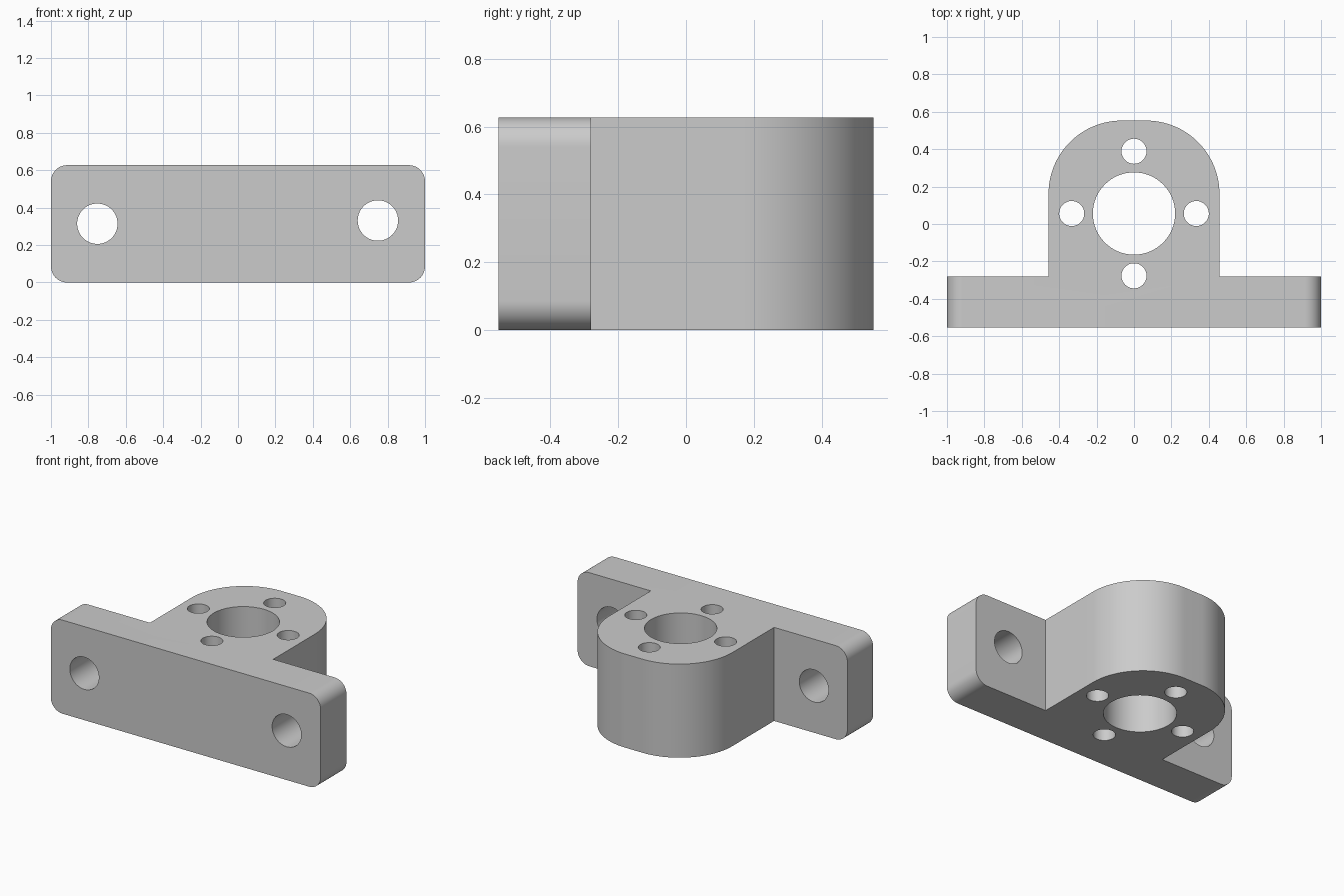
import bpy, bmesh, math
from mathutils import Vector

if "Cube" in bpy.data.objects:
    bpy.data.objects.remove(bpy.data.objects["Cube"], do_unlink=True)

HEIGHT = 0.627
FRONT, STEP, BACK = -0.553, -0.28, 0.553
BORE_Y = 0.056

grey = bpy.data.materials.new("machined grey")
grey.use_nodes = True
colour = (0.6, 0.6, 0.6, 1)
grey.diffuse_color = colour
grey.node_tree.nodes["Principled BSDF"].inputs["Base Color"].default_value = colour


def arc(cx, cy, r, start, end, steps):
    """Points of an arc, angles in degrees."""
    angles = [math.radians(start + (end - start) * i / steps) for i in range(steps + 1)]
    return [(cx + r * math.cos(a), cy + r * math.sin(a)) for a in angles]


def prism(name, profile, axis, low, high):
    """Extrude a flat profile along z, or an x-z profile along y."""
    bm = bmesh.new()
    place = (lambda p: (p[0], p[1], low)) if axis == "z" else (lambda p: (p[0], low, p[1]))
    face = bm.faces.new([bm.verts.new(place(p)) for p in profile])
    moved = bmesh.ops.extrude_face_region(bm, geom=[face])["geom"]
    shift = Vector((0, 0, high - low) if axis == "z" else (0, high - low, 0))
    bmesh.ops.translate(bm, vec=shift, verts=[v for v in moved if isinstance(v, bmesh.types.BMVert)])
    bmesh.ops.recalc_face_normals(bm, faces=bm.faces)
    mesh = bpy.data.meshes.new(name)
    bm.to_mesh(mesh)
    bm.free()
    mesh.materials.append(grey)
    obj = bpy.data.objects.new(name, mesh)
    bpy.context.collection.objects.link(obj)
    return obj


def combine(body, tool, operation):
    """Apply a boolean and discard the tool."""
    mod = body.modifiers.new(operation, "BOOLEAN")
    mod.object, mod.operation, mod.solver = tool, operation, "EXACT"
    tool.hide_render = True
    bpy.context.view_layer.update()
    result = bpy.data.meshes.new_from_object(body.evaluated_get(bpy.context.evaluated_depsgraph_get()))
    body.modifiers.clear()
    body.data = result
    bpy.data.objects.remove(tool, do_unlink=True)


# Front outline: wide plate with rounded corners
corner = 0.086
cx = 1 - corner
outline = (arc(cx, HEIGHT - corner, corner, 0, 90, 12) + arc(-cx, HEIGHT - corner, corner, 90, 180, 12)
           + arc(-cx, corner, corner, 180, 270, 12) + arc(cx, corner, corner, 270, 360, 12))
body = prism("mounting_bracket", outline, "y", FRONT, BACK + 0.1)

# Plan outline: flange with a rounded boss behind it
half, round_r = 0.457, 0.392
ax, ay = half - round_r, BACK - round_r
plan = ([(-1.1, FRONT - 0.1), (1.1, FRONT - 0.1), (1.1, STEP), (half, STEP)]
        + arc(ax, ay, round_r, 0, 90, 32) + arc(-ax, ay, round_r, 90, 180, 32)
        + [(-half, STEP), (-1.1, STEP)])
combine(body, prism("plan_cutter", plan, "z", -0.1, HEIGHT + 0.1), "INTERSECT")

# Vertical main bore with four screw holes around it
spacing = 0.333
holes = [(0, BORE_Y, 0.22)]
holes += [(x, y, 0.067) for x, y in arc(0, BORE_Y, spacing, 0, 270, 3)]
for x, y, r in holes:
    cutter = prism("bore_cutter", arc(x, y, r, 0, 360, 64)[:-1], "z", -0.1, HEIGHT + 0.1)
    combine(body, cutter, "DIFFERENCE")

# Flange holes, the left one slightly higher
for x, z in ((-0.752, 0.314), (0.748, 0.331)):
    cutter = prism("flange_cutter", arc(x, z, 0.108, 0, 360, 64)[:-1], "y", FRONT - 0.1, STEP + 0.1)
    combine(body, cutter, "DIFFERENCE")

# Smooth the curved walls, keep the rims sharp
body.data.shade_smooth()
body.data.set_sharp_from_angle(angle=math.radians(30))
